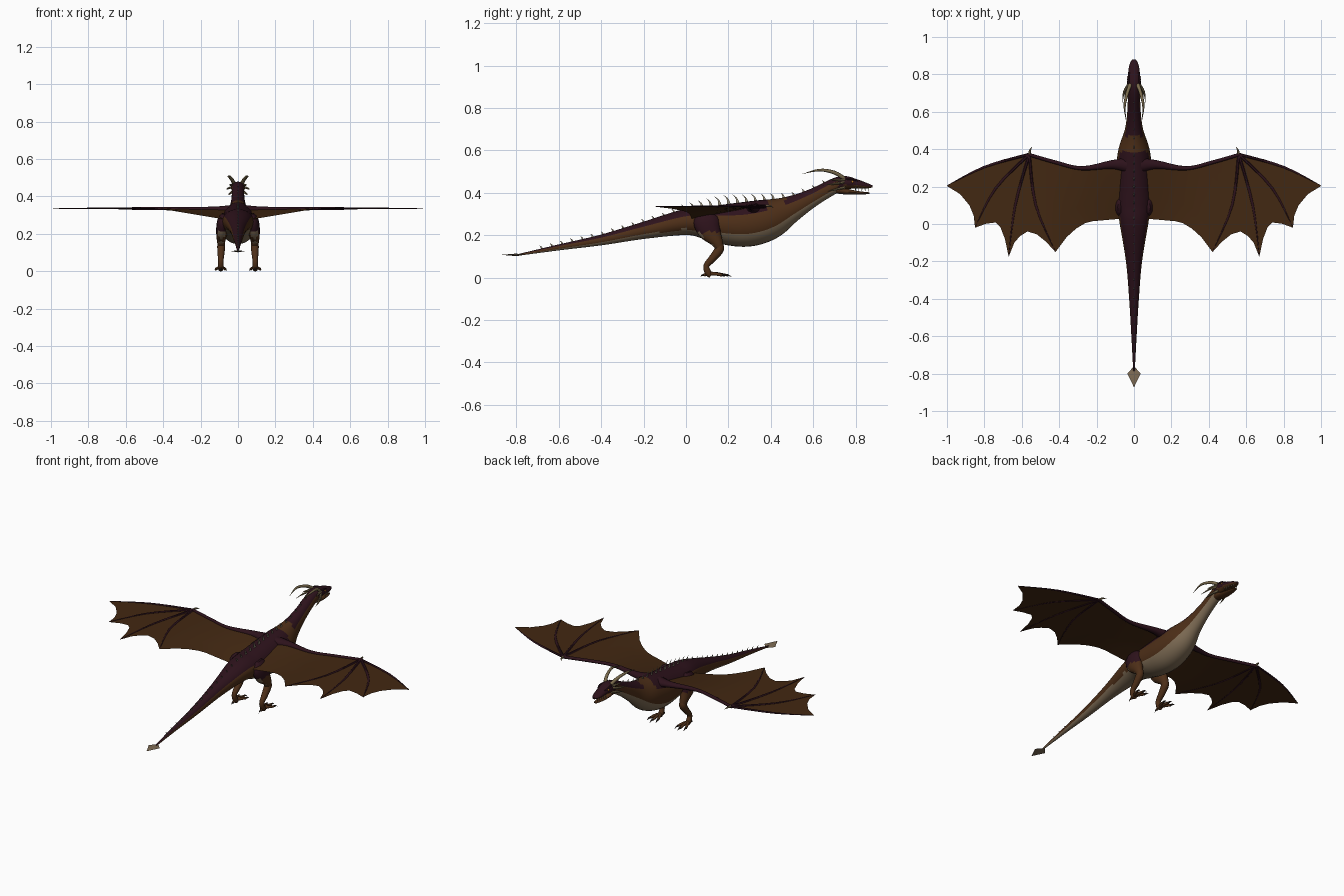
import bpy, bmesh, math
from mathutils import Vector

old = bpy.data.objects.get("Cube")
if old:
    bpy.data.objects.remove(old, do_unlink=True)


def material(name, rgb):
    m = bpy.data.materials.new(name)
    m.use_nodes = True
    m.diffuse_color = (*rgb, 1)
    bsdf = m.node_tree.nodes["Principled BSDF"]
    bsdf.inputs["Base Color"].default_value = (*rgb, 1)
    bsdf.inputs["Roughness"].default_value = 0.8
    return m


maroon = material("dark maroon scales", (0.026, 0.006, 0.011))
brown = material("brown hide", (0.075, 0.028, 0.009))
tan = material("tan belly", (0.21, 0.15, 0.09))
skin = material("wing skin", (0.055, 0.021, 0.006))
bone = material("bone spikes", (0.32, 0.28, 0.2))
horn = material("horn", (0.2, 0.15, 0.075))
claw = material("dark claw", (0.03, 0.02, 0.015))
amber = material("amber eye", (0.5, 0.2, 0.02))


def finish(name, bm, mats, rule=None):
    bmesh.ops.recalc_face_normals(bm, faces=bm.faces)
    if rule:
        for f in bm.faces:
            f.material_index = rule(f.calc_center_median(), f.normal)
    me = bpy.data.meshes.new(name)
    bm.to_mesh(me)
    bm.free()
    for m in mats:
        me.materials.append(m)
    ob = bpy.data.objects.new(name, me)
    bpy.context.collection.objects.link(ob)
    bpy.ops.object.select_all(action='DESELECT')
    ob.select_set(True)
    bpy.context.view_layer.objects.active = ob
    bpy.ops.object.shade_smooth_by_angle(angle=math.radians(50))
    return ob


def spline(keys, steps):
    """Smooth curve through rows of numbers."""
    out = []
    for i in range(len(keys) - 1):
        p0, p1, p2, p3 = (keys[min(max(i + k, 0), len(keys) - 1)] for k in (-1, 0, 1, 2))
        for s in range(steps):
            t = s / steps
            out.append([b + 0.5 * t * (c - a + t * (2*a - 5*b + 4*c - d + t * (3*(b - c) + d - a)))
                        for a, b, c, d in zip(p0, p1, p2, p3)])
    return out + [list(keys[-1])]


def tube(name, keys, mats, rule=None, sides=8, steps=4, ref=(0, 0, 1)):
    """Loft rows of x, y, z, half width, half height."""
    rows = spline(keys, steps)
    pts = [Vector(r[:3]) for r in rows]
    bm = bmesh.new()
    rings = []
    for i, r in enumerate(rows):
        tangent = (pts[min(i + 1, len(pts) - 1)] - pts[max(i - 1, 0)]).normalized()
        side = tangent.cross(Vector(ref)).normalized()
        up = side.cross(tangent)
        w, h = max(r[3], 0.0006), max(r[4], 0.0006)
        rings.append([bm.verts.new(pts[i] + side * w * math.cos(a) + up * h * math.sin(a))
                      for a in (math.tau * k / sides for k in range(sides))])
    for a, b in zip(rings, rings[1:]):
        for k in range(sides):
            n = (k + 1) % sides
            bm.faces.new((a[k], a[n], b[n], b[k]))
    bm.faces.new(rings[0])
    bm.faces.new(rings[-1])
    return finish(name, bm, mats, rule)


def lerp(table, x):
    for (xa, ya), (xb, yb) in zip(table, table[1:]):
        if xa <= x <= xb:
            return ya + (yb - ya) * (x - xa) / (xb - xa)
    return table[-1][1]


# Body, neck, tail and upper head: y, centre z, half width, half height
body = [(-0.79, .107, .004, .004), (-0.6, .142, .014, .014), (-0.4, .177, .026, .025),
        (-0.2, .222, .043, .04), (0, .262, .076, .062), (0.1, .258, .091, .078),
        (0.2, .25, .095, .098), (0.3, .253, .095, .106), (0.4, .278, .083, .095),
        (0.5, .325, .05, .062), (0.6, .378, .036, .042), (0.7, .432, .033, .036),
        (0.75, .447, .037, .032), (0.8, .442, .032, .023), (0.85, .433, .025, .014),
        (0.88, .43, .01, .005)]
centre = [(r[0], r[1]) for r in body]
height = [(r[0], r[3]) for r in body]


def body_colour(c, n):
    level = (c.z - lerp(centre, c.y)) / lerp(height, c.y)
    if c.y > 0.72:
        return 0 if level > -0.3 else 1
    if level < -0.5:
        return 2
    if 0.39 < c.y < 0.47:
        return 1
    return 0 if level > 0.42 else 1


tube("body", [(0, *r) for r in body], [maroon, brown, tan], body_colour, sides=28, steps=6)
tube("lower_jaw", [(0, .71, .416, .027, .02), (0, .76, .405, .028, .014),
                   (0, .82, .399, .021, .008), (0, .866, .398, .01, .004)],
     [brown], sides=14)

# Flat diamond at the tail tip
bm = bmesh.new()
edge = [bm.verts.new((x, y, .107)) for x, y in ((0, -.76), (.036, -.8), (0, -.873), (-.036, -.8))]
for z in (.113, .101):
    peak = bm.verts.new((0, -.8, z))
    for k in range(4):
        bm.faces.new((edge[k], edge[(k + 1) % 4], peak))
finish("tail_blade", bm, [tan])

# Row of curved spikes down the spine
y = -0.68
while y < 0.69:
    big = max(0, 1 - abs(y - 0.2) / 0.3)
    h = 0.017 + 0.03 * big
    z = lerp(centre, y) + lerp(height, y) - 0.004
    tube("spine_spike", [(0, y, z, .003 + .002 * big, .006 + .005 * big),
                         (0, y - h * .15, z + h * .6, .002, .004),
                         (0, y - h * .6, z + h, 0, 0)],
         [bone], sides=6, steps=2, ref=(0, 1, 0))
    y += 0.042 if -0.05 < y < 0.4 else 0.048

# Wing outline: front and rear edges as x, y
front = [(.05, .345), (.15, .32), (.28, .302), (.42, .335), (.56, .375), (.7, .345),
         (.8, .308), (.9, .262), (1, .205)]
rear = [(.05, .03), (.22, .015), (.26, .005), (.31, -.025), (.36, -.07), (.42, -.15),
        (.47, -.095), (.52, -.055), (.57, -.04), (.61, -.065), (.64, -.1), (.67, -.175),
        (.69, -.08), (.715, -.015), (.74, .008), (.79, .002), (.85, -.02), (.857, .045),
        (.88, .1), (.93, .16), (1, .203)]


def wing_z(x, y):
    return .335 - .07 * max(0, 1 - x / .42) * min(1, max(0, (.33 - y) / .3))


for s, tag in ((1, "left"), (-1, "right")):
    # Wing membrane
    bm = bmesh.new()
    columns = []
    for x in sorted({p[0] for p in front + rear}):
        a, b = lerp(front, x), lerp(rear, x)
        ys = [a + (b - a) * k / 6 for k in range(7)]
        columns.append([bm.verts.new((s * x, yy, wing_z(x, yy))) for yy in ys])
    for a, b in zip(columns, columns[1:]):
        for k in range(6):
            bm.faces.new((a[k], b[k], b[k + 1], a[k + 1]))
    bmesh.ops.recalc_face_normals(bm, faces=bm.faces)
    if sum(f.normal.z for f in bm.faces) < 0:
        bmesh.ops.reverse_faces(bm, faces=bm.faces)
    finish(tag + "_wing_membrane", bm, [skin])

    # Wing arm and finger bones
    tube(tag + "_wing_arm", [(s * .04, .315, .325, .04, .03), (s * .12, .318, .33, .023, .017),
                             (s * .28, .298, .333, .011, .01), (s * .42, .33, .335, .01, .009),
                             (s * .565, .372, .335, .009, .009)], [maroon], sides=10)
    for mid, end in (((.8, .305), (1, .205)), ((.74, .19), (.85, -.02)),
                     ((.635, .1), (.67, -.172)), ((.525, .1), (.42, -.148))):
        tube(tag + "_wing_finger", [(s * .56, .373, .336, .008, .006),
                                    (s * mid[0], mid[1], .336, .006, .004),
                                    (s * end[0], end[1], .335, .001, .001)], [maroon], sides=6)
    tube(tag + "_wing_claw", [(s * .56, .37, .337, .008, .007), (s * .555, .395, .338, .005, .005),
                              (s * .545, .413, .33, 0, 0)], [horn], sides=6)

    # Leg: thigh, shin and ankle
    tube(tag + "_thigh", [(s * .07, .09, .305, .018, .03), (s * .078, .095, .27, .032, .062),
                          (s * .085, .112, .22, .032, .055), (s * .09, .145, .17, .024, .03),
                          (s * .09, .16, .135, .018, .02)],
         [maroon, brown, tan],
         lambda c, n: 0 if c.z > .215 else 2 if n.y < -.5 and c.z > .15 else 1,
         sides=14, ref=(0, 1, 0))
    tube(tag + "_shin", [(s * .09, .15, .165, .017, .018), (s * .09, .158, .135, .021, .022),
                         (s * .091, .125, .09, .018, .018), (s * .092, .096, .055, .014, .014),
                         (s * .092, .105, .022, .015, .016), (s * .092, .118, .008, .012, .012)],
         [brown], sides=12, ref=(0, 1, 0))
    for dx, ty in ((0, .185), (-.024, .17), (.026, .17), (0, .085)):
        x = .092 + dx
        d = .03 if ty > .1 else -.018
        tube(tag + "_toe", [(s * .092, .112, .018, .01, .01),
                            (s * (.092 + dx * .6), (ty + .112) / 2, .017, .008, .008),
                            (s * x, ty, .011, .007, .007)], [brown], sides=8)
        tube(tag + "_toe_claw", [(s * x, ty - d * .1, .012, .006, .006),
                                 (s * (x + dx * .1), ty + d * .5, .011, .004, .004),
                                 (s * (x + dx * .2), ty + d, .002, 0, 0)], [claw], sides=6)

    # Horns sweeping back, with smaller cheek spikes
    tube(tag + "_horn", [(s * .02, .745, .468, .01, .01), (s * .036, .7, .495, .009, .009),
                         (s * .05, .63, .507, .006, .006), (s * .042, .55, .489, 0, 0)],
         [horn], sides=8)
    for bz, ex, ey, ez in ((.45, .062, .64, .435), (.425, .052, .665, .405), (.46, .048, .68, .462)):
        tube(tag + "_cheek_spike", [(s * .028, .75, bz, .007, .007),
                                    (s * (ex - .008), .705, (bz + ez) / 2, .005, .005),
                                    (s * ex, ey, ez, 0, 0)], [horn], sides=6)

    # Eye, brow and teeth
    bm = bmesh.new()
    bmesh.ops.create_uvsphere(bm, u_segments=10, v_segments=6, radius=.006)
    bmesh.ops.translate(bm, verts=bm.verts, vec=(s * .031, .785, .452))
    finish(tag + "_eye", bm, [amber])
    tube(tag + "_brow", [(s * .028, .75, .466, .006, .005), (s * .03, .78, .464, .006, .005),
                         (s * .024, .81, .455, .002, .002)], [maroon], sides=6)
    for k in range(5):
        ty = .8 + k * .015
        tx = .024 - k * .003
        tube(tag + "_tooth", [(s * tx, ty, .424, .002, .003), (s * tx, ty, .407, 0, 0)],
             [bone], sides=5, steps=1, ref=(0, 1, 0))
